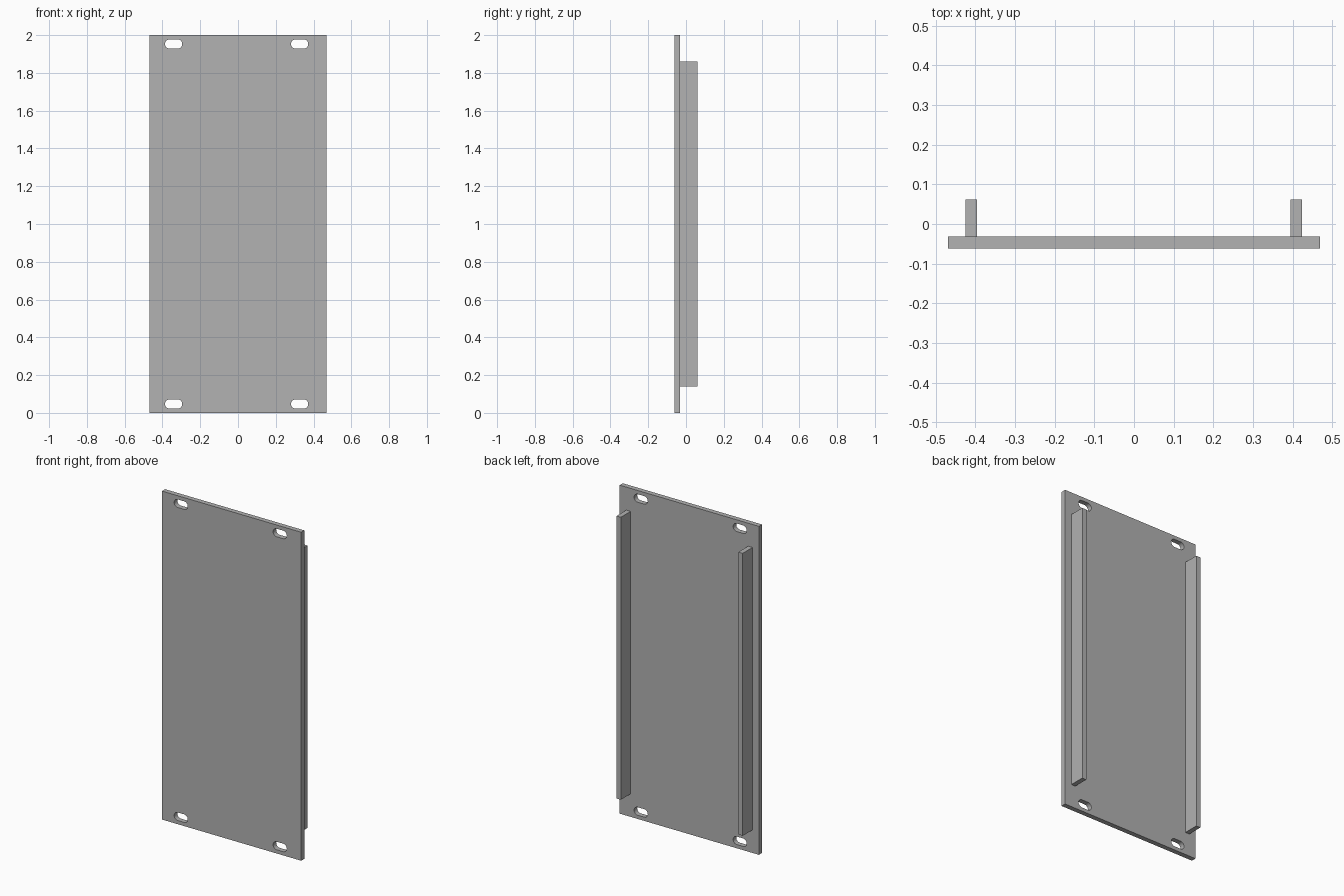
import bpy
from math import pi, sin, cos

cube = bpy.data.objects.get("Cube")
if cube:
    bpy.data.objects.remove(cube, do_unlink=True)

# Single grey material
grey = bpy.data.materials.new("grey metal")
grey.use_nodes = True
colour = (0.445, 0.445, 0.445, 1)
grey.diffuse_color = colour
grey.node_tree.nodes["Principled BSDF"].inputs["Base Color"].default_value = colour

HALF_WIDTH, HEIGHT, THICK, DEPTH = 0.469, 2.0, 0.03, 0.124
FRONT = -DEPTH / 2


def slot_outline(cx, cz, width=0.092, height=0.049, steps=12):
    """Rounded slot: two half circles joined by straight sides."""
    r = height / 2
    points = []
    for side in (1, -1):
        for i in range(steps + 1):
            a = side * (-pi / 2 + pi * i / steps)
            points.append((cx + side * (width / 2 - r + r * cos(a)),
                           cz + r * sin(a)))
    return points


def add_outline(curve, points):
    spline = curve.splines.new("POLY")
    spline.points.add(len(points) - 1)
    for p, (x, z) in zip(spline.points, points):
        p.co = (x, z, 0, 1)
    spline.use_cyclic_u = True


def add_box(name, low, high):
    mid = [(a + b) / 2 for a, b in zip(low, high)]
    bpy.ops.mesh.primitive_cube_add(size=1, location=mid)
    box = bpy.context.object
    box.name = name
    box.scale = [b - a for a, b in zip(low, high)]
    bpy.ops.object.transform_apply(location=False, rotation=False, scale=True)
    box.data.materials.append(grey)


# Front panel: rectangle with four mounting slots, extruded
curve = bpy.data.curves.new("front_panel", "CURVE")
curve.dimensions = "2D"
curve.fill_mode = "BOTH"
curve.extrude = THICK / 2
add_outline(curve, [(-HALF_WIDTH, 0), (HALF_WIDTH, 0),
                    (HALF_WIDTH, HEIGHT), (-HALF_WIDTH, HEIGHT)])
for x in (-0.341, 0.326):
    for z in (0.047, HEIGHT - 0.047):
        add_outline(curve, slot_outline(x, z))
panel = bpy.data.objects.new("front_panel", curve)
bpy.context.collection.objects.link(panel)
panel.rotation_euler.x = pi / 2
panel.location.y = FRONT + THICK / 2
bpy.ops.object.select_all(action="DESELECT")
panel.select_set(True)
bpy.context.view_layer.objects.active = panel
bpy.ops.object.convert(target="MESH")
panel = bpy.context.object
panel.data.materials.clear()
panel.data.materials.append(grey)
bpy.ops.object.shade_flat()

# Two upright rails on the back
for name, x in (("right_rail", -0.411), ("left_rail", 0.41)):
    add_box(name, (x - 0.0145, FRONT + THICK, 0.14),
            (x + 0.0145, DEPTH / 2, HEIGHT - 0.14))
